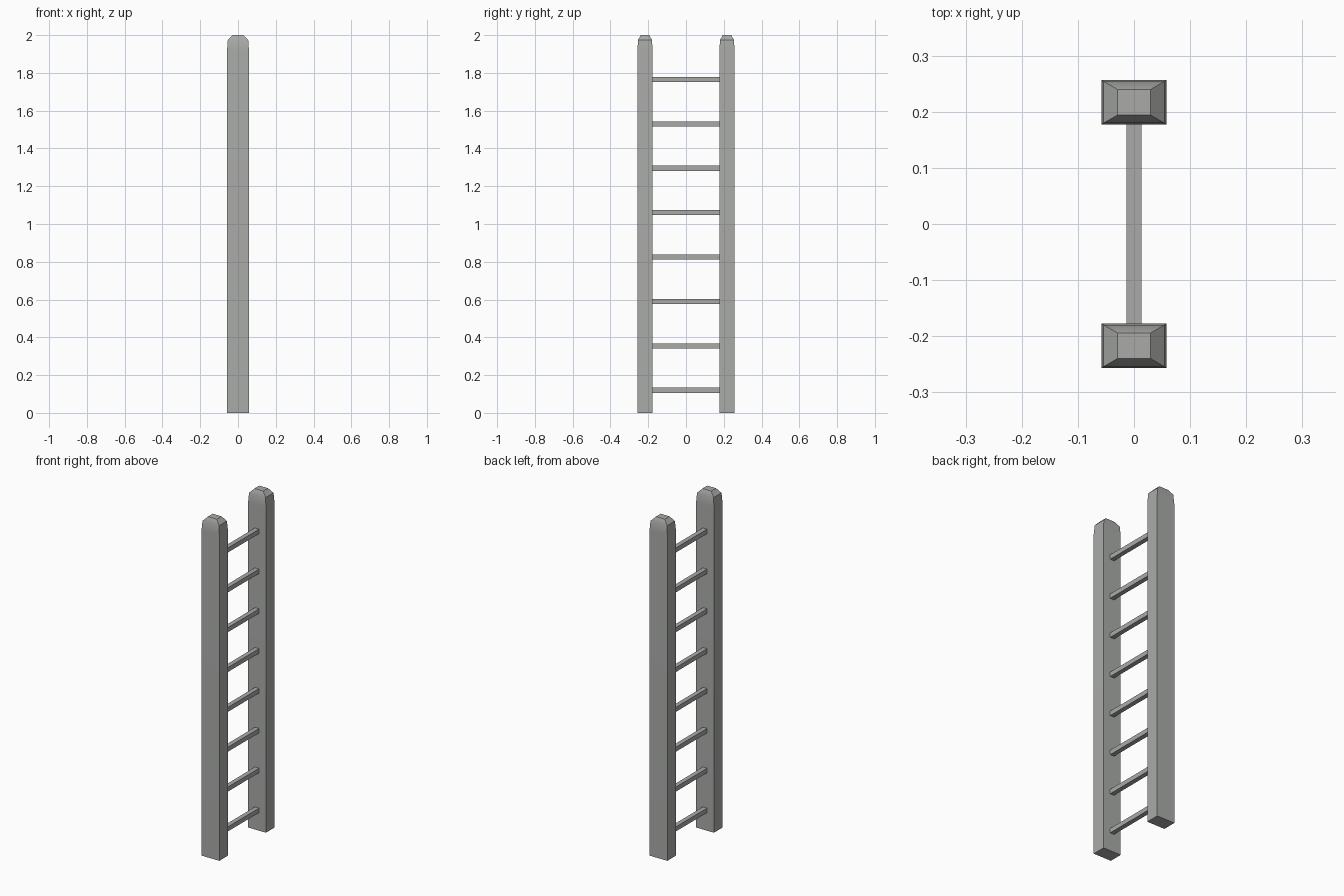
import bpy, bmesh

if "Cube" in bpy.data.objects:
    bpy.data.objects.remove(bpy.data.objects["Cube"])

grey = bpy.data.materials.new("weathered grey")
grey.diffuse_color = (0.40, 0.41, 0.395, 1)
grey.use_nodes = True
grey.node_tree.nodes["Principled BSDF"].inputs["Base Color"].default_value = grey.diffuse_color


def finish(bm, name):
    bmesh.ops.recalc_face_normals(bm, faces=bm.faces)
    me = bpy.data.meshes.new(name)
    bm.to_mesh(me)
    bm.free()
    me.materials.append(grey)
    ob = bpy.data.objects.new(name, me)
    bpy.context.collection.objects.link(ob)
    return ob


def rail(name, cy):
    # stacked rectangular sections: z, half width x, half width y
    sections = [(0, 0.058, 0.04), (1.92, 0.058, 0.04),
                (1.974, 0.054, 0.037), (2.0, 0.029, 0.0225)]
    bm = bmesh.new()
    rings = [[bm.verts.new((sx * hx, cy + sy * hy, z))
              for sx, sy in ((-1, -1), (1, -1), (1, 1), (-1, 1))]
             for z, hx, hy in sections]
    for a, b in zip(rings, rings[1:]):
        for i in range(4):
            j = (i + 1) % 4
            bm.faces.new((a[i], a[j], b[j], b[i]))
    bm.faces.new(rings[0])
    bm.faces.new(rings[-1])
    ob = finish(bm, name)
    # soften only the shallow taper near the top
    bpy.ops.object.select_all(action='DESELECT')
    ob.select_set(True)
    bpy.context.view_layer.objects.active = ob
    bpy.ops.object.shade_smooth_by_angle(angle=0.52)


def rung(name, z):
    bm = bmesh.new()
    bmesh.ops.create_cube(bm, size=1)
    for v in bm.verts:
        v.co = (v.co.x * 0.027, v.co.y * 0.36, v.co.z * 0.027 + z)
    finish(bm, name)


# two side rails
rail("near_rail", -0.217)
rail("far_rail", 0.217)

# eight evenly spaced square rungs
for i in range(8):
    rung(f"rung_{i + 1}", 0.12 + i * 0.235)
